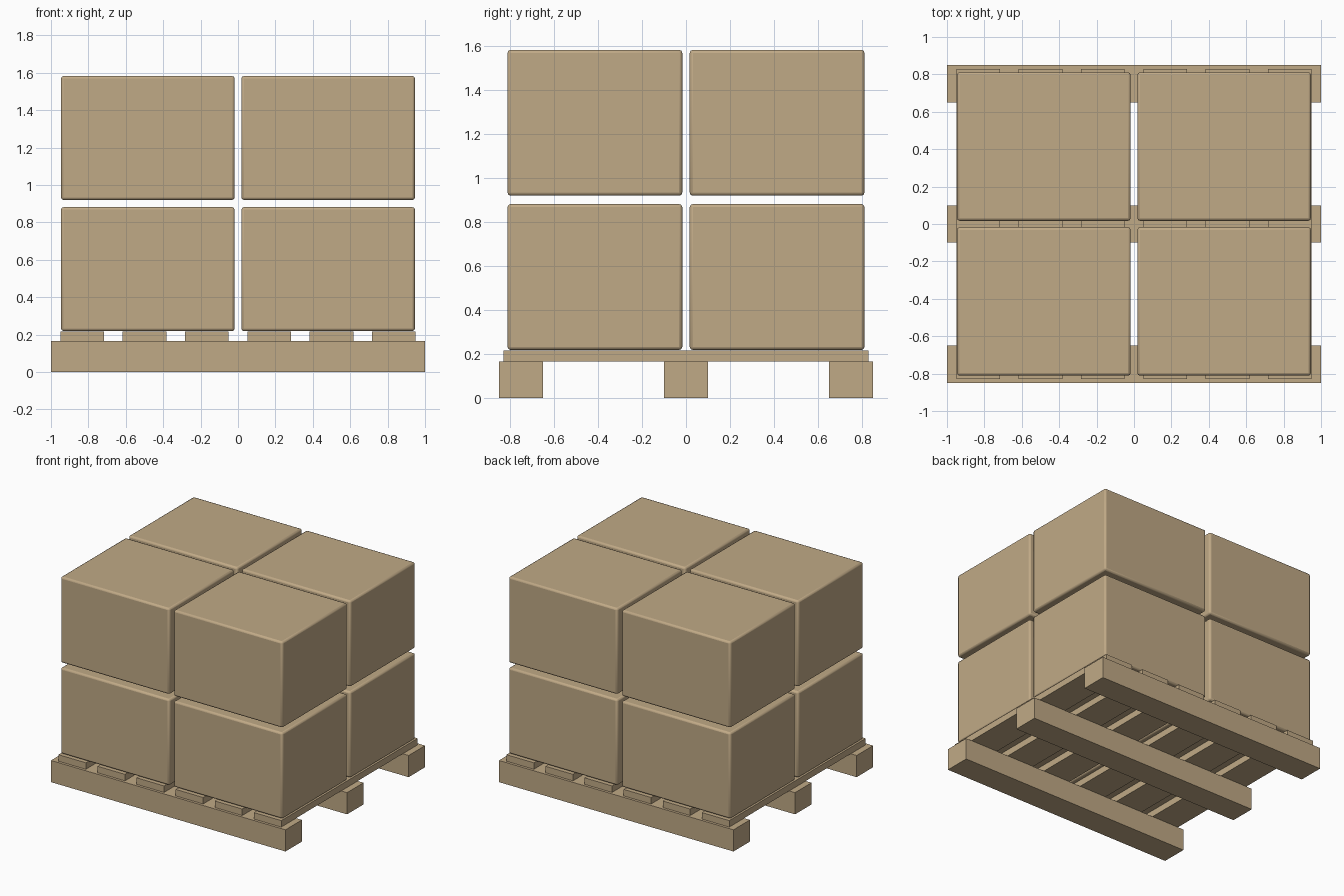
import bpy
from mathutils import Vector

default = bpy.data.objects.get("Cube")
if default:
    bpy.data.objects.remove(default, do_unlink=True)

# One cardboard and timber tan for everything
tan = bpy.data.materials.new("tan")
tan.use_nodes = True
TAN = (0.53, 0.40, 0.24, 1.0)
tan.diffuse_color = TAN
tan.node_tree.nodes["Principled BSDF"].inputs["Base Color"].default_value = TAN


def block(name, low, high, bevel=0.0):
    """Box between two corners, optionally with rounded edges."""
    low, high = Vector(low), Vector(high)
    bpy.ops.mesh.primitive_cube_add(size=1, location=(low + high) / 2)
    ob = bpy.context.object
    ob.name = name
    ob.scale = high - low
    bpy.ops.object.transform_apply(location=False, rotation=False, scale=True)
    ob.data.materials.append(tan)
    if bevel:
        mod = ob.modifiers.new("rounded_edges", 'BEVEL')
        mod.width = bevel
        mod.segments = 2
        bpy.ops.object.shade_smooth_by_angle()
    return ob


BEAM_TOP = 0.167
SLAT_TOP = 0.217

# Pallet beams running side to side
for name, y in (("front", -0.75), ("middle", 0), ("back", 0.75)):
    block(f"{name}_beam", (-1, y - 0.1, 0), (1, y + 0.1, BEAM_TOP))

# Pallet slats running front to back
for i in range(6):
    x = (i - 2.5) / 3
    block(f"slat_{i + 1}", (x - 0.117, -0.83, BEAM_TOP), (x + 0.117, 0.83, SLAT_TOP))

# Cartons: two layers of four
for layer, z in (("lower", 0.219), ("upper", 0.92)):
    for row, y in (("front", -0.414), ("back", 0.414)):
        for side, x in (("right", -0.482), ("left", 0.482)):
            block(f"{layer}_{row}_{side}_carton",
                  (x - 0.464, y - 0.397, z), (x + 0.464, y + 0.397, z + 0.663),
                  bevel=0.014)
